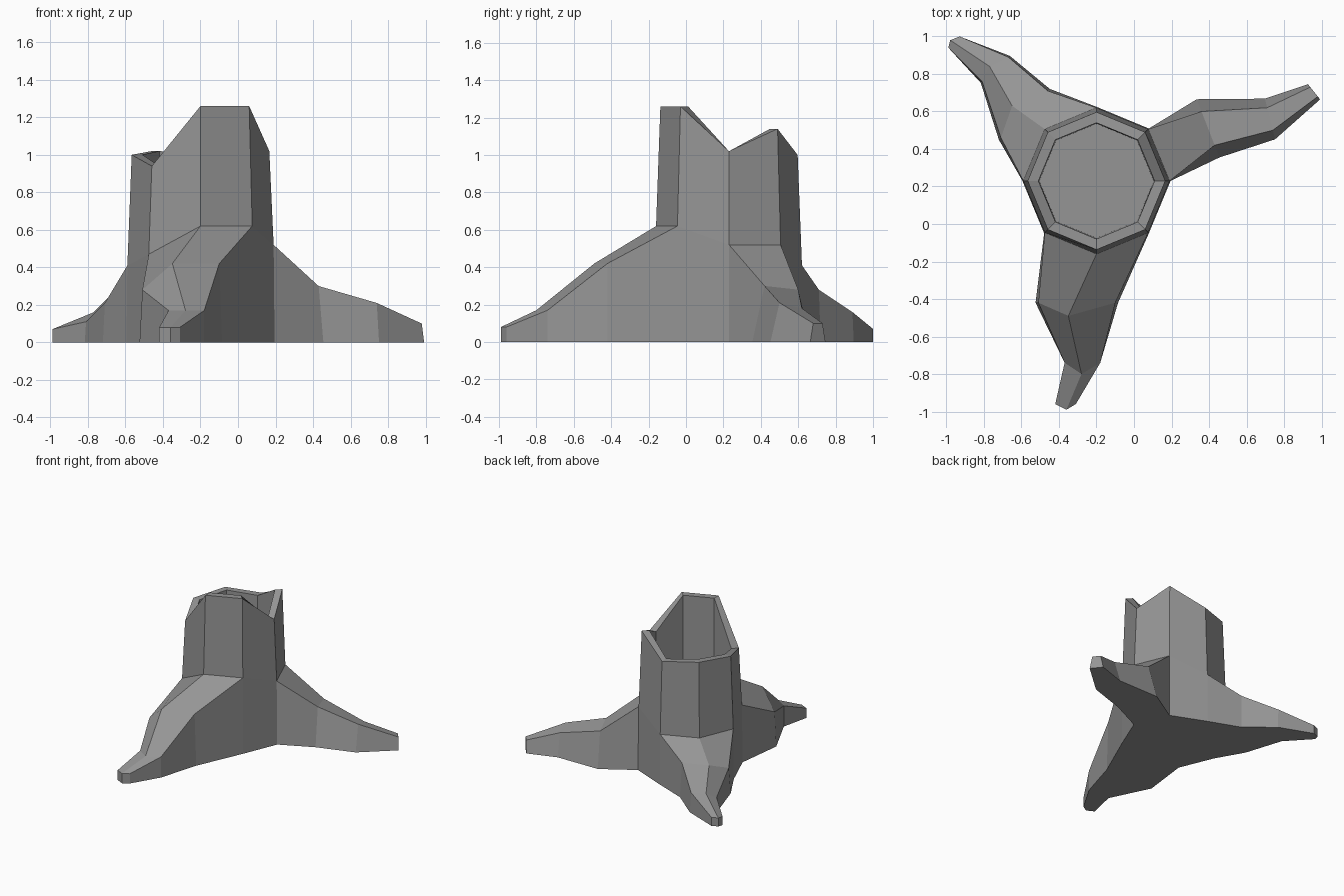
import bpy
import bmesh
from math import cos, sin, radians
from mathutils import Vector

cube = bpy.data.objects.get("Cube")
if cube:
    bpy.data.objects.remove(cube, do_unlink=True)

bark = bpy.data.materials.new("grey_bark")
bark.use_nodes = True
colour = (0.3, 0.3, 0.3, 1)
bark.diffuse_color = colour
bark.node_tree.nodes["Principled BSDF"].inputs["Base Color"].default_value = colour

SIDES = 8
CENTRE = Vector((-0.2, 0.23, 0))
FLOOR = 0.55
# Heights around the trunk, anticlockwise from +x: broken rim and root collar
RIM = [1.02, 1.14, 1.0, 1.02, 1.0, 0.94, 1.26, 1.26]
COLLAR = [0.52, 0.52, 0.41, 0.41, 0.41, 0.47, 0.62, 0.62]


def ring(radius, heights):
    points = []
    for i, z in enumerate(heights):
        a = radians(i * 360 / SIDES)
        points.append(CENTRE + Vector((radius * cos(a), radius * sin(a), z)))
    return points


def add_object(name, bm):
    bmesh.ops.remove_doubles(bm, verts=bm.verts, dist=0.0005)
    bmesh.ops.recalc_face_normals(bm, faces=bm.faces)
    mesh = bpy.data.meshes.new(name)
    bm.to_mesh(mesh)
    bm.free()
    mesh.materials.append(bark)
    obj = bpy.data.objects.new(name, mesh)
    bpy.context.collection.objects.link(obj)
    return obj


def face(bm, points):
    bm.faces.new([bm.verts.new(p) for p in points])


# Hollow trunk: ground, collar, rim, inner rim, inner floor
base = ring(0.395, [0] * SIDES)
collar = ring(0.39, COLLAR)
loops = [base, collar, ring(0.367, RIM), ring(0.31, RIM), ring(0.305, [FLOOR] * SIDES)]
bm = bmesh.new()
for low, high in zip(loops, loops[1:]):
    for i in range(SIDES):
        j = (i + 1) % SIDES
        face(bm, (low[i], low[j], high[j], high[i]))
face(bm, loops[-1])
face(bm, base[::-1])
add_object("trunk", bm)


def root(name, corners, sections):
    """Loft a root from trunk corners through sections of (flare, top points)."""
    tops = [[collar[c] for c in corners]]
    feet = [[base[c] for c in corners]]
    for flare, points in sections:
        top = [Vector(p) for p in points]
        foot = [Vector((p.x, p.y, 0)) for p in top]
        out = (foot[-1] - foot[0]).normalized() * flare
        foot[0] -= out
        foot[-1] += out
        tops.append(top)
        feet.append(foot)
    bm = bmesh.new()
    last = len(corners) - 1
    for k in range(len(sections)):
        for i in range(last):
            for rows in (tops, feet):
                face(bm, (rows[k][i], rows[k][i + 1], rows[k + 1][i + 1], rows[k + 1][i]))
        for i in (0, last):
            face(bm, (feet[k][i], feet[k + 1][i], tops[k + 1][i], tops[k][i]))
    # Blunt tip
    for i in range(last):
        face(bm, (feet[-1][i], feet[-1][i + 1], tops[-1][i + 1], tops[-1][i]))
    return add_object(name, bm)


root("front_root", (5, 6, 7), [
    (0.015, [(-0.51, -0.42, 0.28), (-0.35, -0.49, 0.42), (-0.1, -0.42, 0.42)]),
    (0, [(-0.37, -0.74, 0.17), (-0.28, -0.8, 0.17), (-0.18, -0.74, 0.17)]),
    (0, [(-0.42, -0.96, 0.08), (-0.36, -0.99, 0.08), (-0.31, -0.96, 0.08)]),
])
root("left_root", (0, 1), [
    (0.07, [(0.43, 0.42, 0.3), (0.36, 0.6, 0.28)]),
    (0.05, [(0.74, 0.5, 0.21), (0.71, 0.62, 0.18)]),
    (0.02, [(0.98, 0.68, 0.1), (0.94, 0.73, 0.1)]),
])
root("back_right_root", (2, 3, 4), [
    (0.015, [(-0.46, 0.71, 0.28), (-0.65, 0.63, 0.28), (-0.71, 0.46, 0.21)]),
    (0.01, [(-0.67, 0.89, 0.16), (-0.77, 0.84, 0.16), (-0.81, 0.76, 0.11)]),
    (0, [(-0.93, 1, 0.07), (-0.98, 0.98, 0.07), (-0.99, 0.94, 0.07)]),
])
